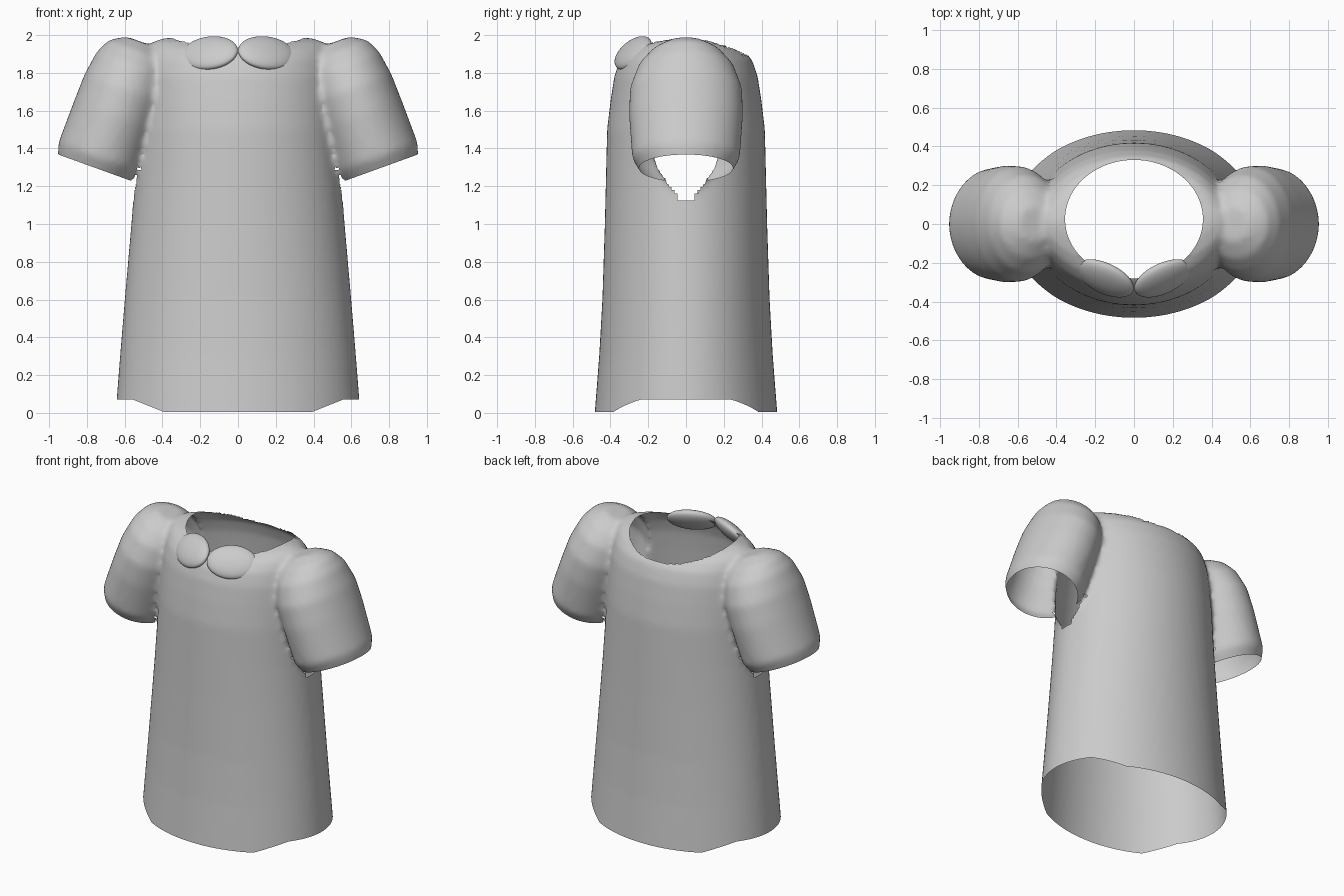
import bpy, bmesh, math
from mathutils import Vector

if "Cube" in bpy.data.objects:
    bpy.data.objects.remove(bpy.data.objects["Cube"])

cloth = bpy.data.materials.new("light_grey_cloth")
cloth.use_nodes = True
cloth.diffuse_color = (0.6, 0.6, 0.6, 1)
cloth.node_tree.nodes["Principled BSDF"].inputs["Base Color"].default_value = (0.6, 0.6, 0.6, 1)

SEGMENTS = 64
CUFF = Vector((0.75, 0, 1.295))
AXIS = Vector((-0.34, 0, 0.94)).normalized()   # sleeve direction, cuff to shoulder
ACROSS = Vector((AXIS.z, 0, -AXIS.x))


def loft(bm, rings):
    """Closed tube through elliptical rings: (centre, half axis, half axis)."""
    loops = []
    for centre, u, v in rings:
        angles = [2 * math.pi * i / SEGMENTS for i in range(SEGMENTS)]
        loops.append([bm.verts.new(centre + u * math.cos(a) + v * math.sin(a)) for a in angles])
    for low, high in zip(loops, loops[1:]):
        for i in range(SEGMENTS):
            j = (i + 1) % SEGMENTS
            bm.faces.new((low[i], low[j], high[j], high[i]))
    bm.faces.new(loops[0][::-1])
    bm.faces.new(loops[-1])


def mesh_object(name, bm):
    mesh = bpy.data.meshes.new(name)
    bm.to_mesh(mesh)
    bm.free()
    mesh.materials.append(cloth)
    obj = bpy.data.objects.new(name, mesh)
    bpy.context.collection.objects.link(obj)
    return obj


# Solid torso: height, half width, half depth
torso = [(-0.08, 0.655, 0.49), (0.07, 0.643, 0.478), (0.3, 0.625, 0.46), (0.6, 0.6, 0.443),
         (1.0, 0.565, 0.43), (1.25, 0.545, 0.424), (1.5, 0.53, 0.418), (1.65, 0.52, 0.4),
         (1.78, 0.51, 0.38), (1.87, 0.49, 0.35), (1.93, 0.475, 0.29), (1.965, 0.45, 0.21),
         (1.985, 0.39, 0.1)]
bm = bmesh.new()
loft(bm, [(Vector((0, 0, z)), Vector((w, 0, 0)), Vector((0, d, 0))) for z, w, d in torso])

# Solid puffed sleeves: distance from cuff, half width, half depth
sleeve = [(-0.06, 0.185, 0.215), (0, 0.217, 0.25), (0.06, 0.235, 0.285), (0.3, 0.232, 0.302),
          (0.45, 0.228, 0.297), (0.58, 0.208, 0.25), (0.66, 0.17, 0.18), (0.71, 0.09, 0.09)]
for side in (1, -1):
    flip = Vector((side, 1, 1))
    loft(bm, [((CUFF + AXIS * t) * flip, ACROSS * flip * w, Vector((0, d * side, 0)))
              for t, w, d in sleeve])
bmesh.ops.recalc_face_normals(bm, faces=bm.faces)
shirt = mesh_object("shirt", bm)

# Fuse into one soft skin
remesh = shirt.modifiers.new("fuse", "REMESH")
remesh.mode = "VOXEL"
remesh.voxel_size = 0.018
soften = shirt.modifiers.new("soften", "SMOOTH")
soften.factor = 0.5
soften.iterations = 8
fused = bpy.data.meshes.new_from_object(
    shirt.evaluated_get(bpy.context.evaluated_depsgraph_get()))
shirt.modifiers.clear()

# Crisp cut lines for the hem and cuffs
bm = bmesh.new()
bm.from_mesh(fused)
SLOPE = 0.4
cuts = [((0, 0, 0.004), (0, 0, 1)), ((0, 0, 0.07), (0, 0, 1))]
for side in (1, -1):
    cuts.append(((0.38 * side, 0, 0), (-SLOPE * side, 0, 1)))
    cuts.append((CUFF * Vector((side, 1, 1)), AXIS * Vector((side, 1, 1))))
for point, normal in cuts:
    bmesh.ops.bisect_plane(bm, geom=bm.verts[:] + bm.edges[:] + bm.faces[:], dist=0.0001,
                           plane_co=point, plane_no=normal)

NECK_Y, NECK_W, NECK_D = 0.025, 0.355, 0.305


def neck_radius(p):
    return math.hypot(p.x / NECK_W, (p.y - NECK_Y) / NECK_D)


def is_opening(p):
    x = abs(p.x)
    hem = min(0.07, max(0.004, SLOPE * (x - 0.38)))
    cuff = x > 0.565 and p.z > 1.1 and (Vector((x, 0, p.z)) - CUFF).dot(AXIS) < 0
    armpit = 0.48 < x < 0.6 and 1.12 < p.z < 1.3 and abs(p.y) < 0.03 + 0.7 * (p.z - 1.12)
    neck = p.z > 1.6 and neck_radius(p) < 1
    return p.z < hem or cuff or armpit or neck


doomed = [f for f in bm.faces if is_opening(f.calc_center_median())]
bmesh.ops.delete(bm, geom=doomed, context="FACES")

# Pull the neckline onto a clean oval
for v in bm.verts:
    if v.is_boundary and v.co.z > 1.6:
        r = neck_radius(v.co)
        v.co.x /= r
        v.co.y = NECK_Y + (v.co.y - NECK_Y) / r
bm.to_mesh(shirt.data)
bm.free()
shirt.data.shade_smooth()

# Padded collar lobes
for side, name in ((1, "left_collar"), (-1, "right_collar")):
    bm = bmesh.new()
    bmesh.ops.create_uvsphere(bm, u_segments=40, v_segments=24, radius=1)
    lobe = mesh_object(name, bm)
    lobe.scale = (0.16, 0.11, 0.045)
    lobe.rotation_euler = (math.radians(50), 0, math.radians(25 * side))
    lobe.location = (0.15 * side, -0.28, 1.905)
    lobe.data.shade_smooth()
